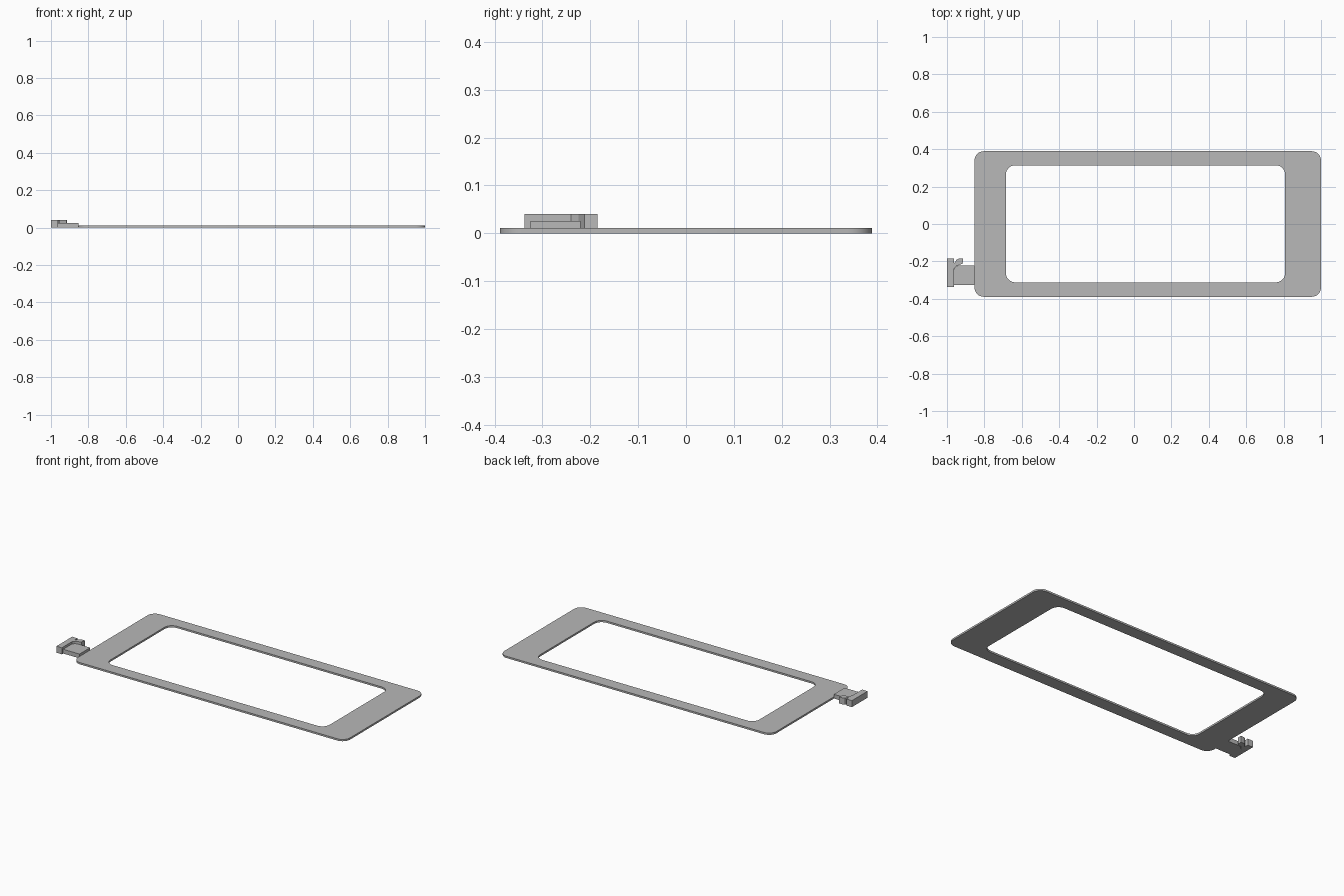
import bpy
import bmesh
from math import cos, sin, pi, radians

cube = bpy.data.objects.get("Cube")
if cube:
    bpy.data.objects.remove(cube, do_unlink=True)

grey = bpy.data.materials.new("plain grey")
grey.use_nodes = True
colour = (0.48, 0.48, 0.48, 1)
grey.diffuse_color = colour
grey.node_tree.nodes["Principled BSDF"].inputs["Base Color"].default_value = colour


def rounded(x0, x1, y0, y1, radii, steps=8):
    """Outline with one radius per corner, anticlockwise from upper right."""
    corners = [(x1, y1, -1, -1), (x0, y1, 1, -1), (x0, y0, 1, 1), (x1, y0, -1, 1)]
    points = []
    for i, ((x, y, sx, sy), r) in enumerate(zip(corners, radii)):
        if r == 0:
            points.append((x, y))
            continue
        for k in range(steps + 1):
            a = (i + k / steps) * pi / 2
            points.append((x + sx * r + r * cos(a), y + sy * r + r * sin(a)))
    return points


def finish(name, bm):
    bmesh.ops.recalc_face_normals(bm, faces=bm.faces)
    mesh = bpy.data.meshes.new(name)
    bm.to_mesh(mesh)
    bm.free()
    mesh.materials.append(grey)
    obj = bpy.data.objects.new(name, mesh)
    bpy.context.collection.objects.link(obj)
    bpy.ops.object.select_all(action='DESELECT')
    obj.select_set(True)
    bpy.context.view_layer.objects.active = obj
    bpy.ops.object.shade_smooth_by_angle(angle=radians(30))


def prism(name, outline, height):
    bm = bmesh.new()
    low = [bm.verts.new((x, y, 0)) for x, y in outline]
    high = [bm.verts.new((x, y, height)) for x, y in outline]
    bm.faces.new(low)
    bm.faces.new(high)
    n = len(low)
    for i in range(n):
        j = (i + 1) % n
        bm.faces.new((low[i], low[j], high[j], high[i]))
    finish(name, bm)


def ring(name, outer, inner, height):
    """Flat plate with an opening, as four matching loops joined by quads."""
    bm = bmesh.new()
    loops = [[bm.verts.new((x, y, z)) for x, y in outline]
             for outline, z in ((outer, 0), (outer, height), (inner, height), (inner, 0))]
    n = len(outer)
    for a, b in zip(loops, loops[1:] + loops[:1]):
        for i in range(n):
            j = (i + 1) % n
            bm.faces.new((a[i], a[j], b[j], b[i]))
    finish(name, bm)


# Flat frame with wider ends
ring("frame",
     rounded(-0.853, 1.0, -0.389, 0.389, [0.05] * 4),
     rounded(-0.685, 0.808, -0.312, 0.314, [0.05] * 4), 0.011)

# Side tab: neck, end bar and small hook
prism("tab_neck", rounded(-0.963, -0.852, -0.325, -0.221, [0, 0.03, 0, 0]), 0.026)
prism("tab_end_bar", rounded(-1.0, -0.963, -0.338, -0.185, [0] * 4), 0.04)
prism("tab_hook", [(-0.963, -0.24), (-0.952, -0.225), (-0.935, -0.219),
                   (-0.916, -0.212), (-0.914, -0.185), (-0.937, -0.185),
                   (-0.95, -0.192), (-0.957, -0.205), (-0.963, -0.21)], 0.04)
